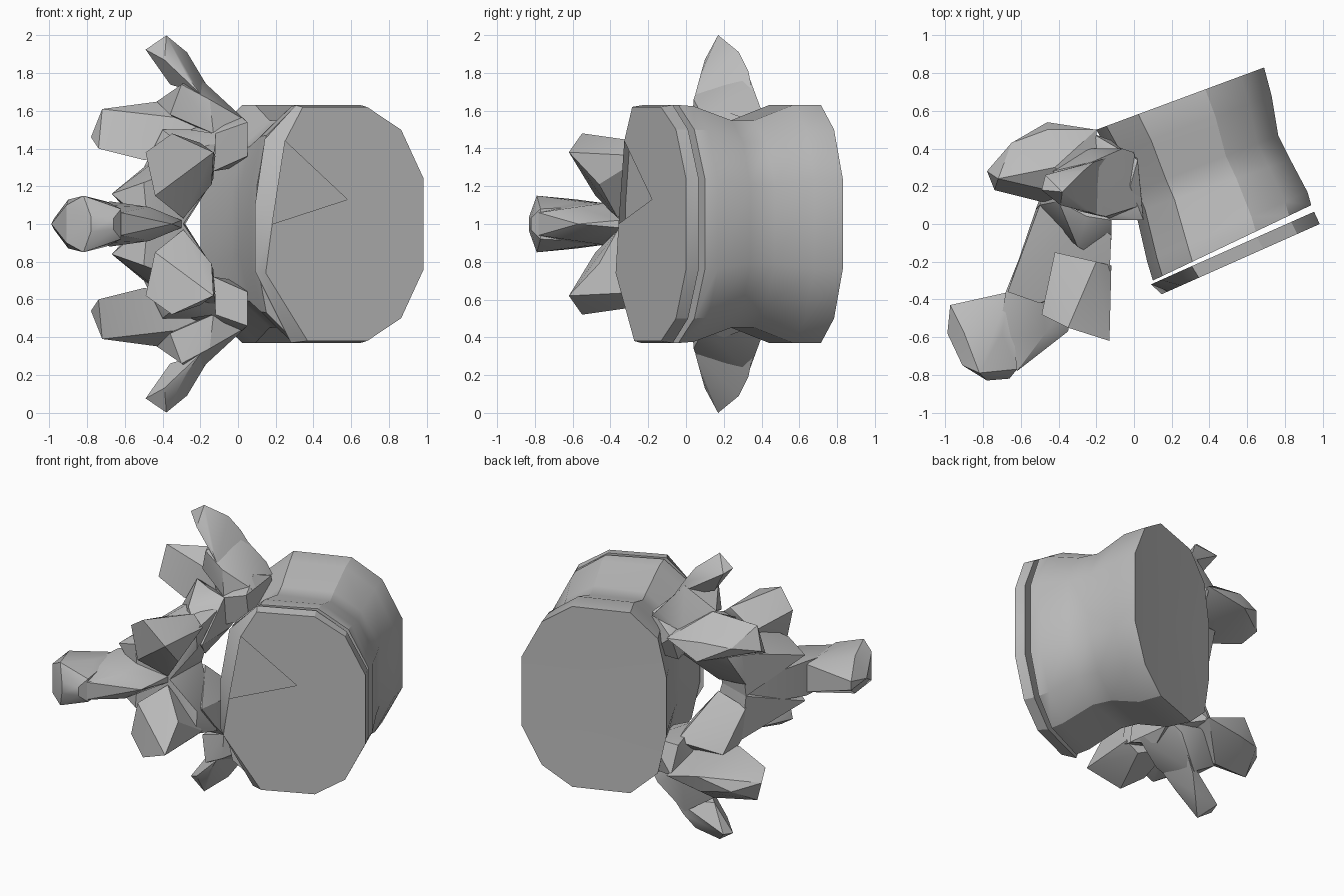
import bpy, bmesh, math
from mathutils import Vector

if "Cube" in bpy.data.objects:
    bpy.data.objects.remove(bpy.data.objects["Cube"])

bone = bpy.data.materials.new("bone_grey")
bone.use_nodes = True
colour = (0.5, 0.5, 0.5, 1)
bone.diffuse_color = colour
bone.node_tree.nodes["Principled BSDF"].inputs["Base Color"].default_value = colour


def finish(name, bm, angle=30):
    """Turn a bmesh into an object whose symmetry plane lies at z = 1."""
    bmesh.ops.recalc_face_normals(bm, faces=bm.faces)
    mesh = bpy.data.meshes.new(name)
    bm.to_mesh(mesh)
    bm.free()
    mesh.materials.append(bone)
    mesh.shade_smooth()
    mesh.set_sharp_from_angle(angle=math.radians(angle))
    ob = bpy.data.objects.new(name, mesh)
    ob.location.z = 1
    bpy.context.collection.objects.link(ob)
    return ob


def hull(name, points, central=False):
    """Faceted bony lump; central ones span the symmetry plane, others are mirrored."""
    bm = bmesh.new()
    for x, y, z in points:
        bm.verts.new((x, y, z))
        if central and z > 0:
            bm.verts.new((x, y, -z))
    result = bmesh.ops.convex_hull(bm, input=bm.verts[:])
    loose = [g for g in result["geom_interior"] if isinstance(g, bmesh.types.BMVert)]
    bmesh.ops.delete(bm, geom=list(set(loose)), context='VERTS')
    ob = finish(name, bm)
    if not central:
        mod = ob.modifiers.new("mirror", 'MIRROR')
        mod.use_axis = (False, False, True)
    return ob


def section(profile, rear, front, zscale=1):
    """Place a profile of (fraction, height) between two points in plan."""
    a, b = Vector(rear), Vector(front)
    return [(*a.lerp(b, s), w * zscale) for s, w in profile]


def loft(name, rings, centres, open_sector=None):
    """Skin rings and close both ends with a fan; one fan sector may stay open."""
    bm = bmesh.new()
    rows = [[bm.verts.new(p) for p in ring] for ring in rings]
    n = len(rows[0])
    for r, q in zip(rows, rows[1:]):
        for i in range(n):
            j = (i + 1) % n
            bm.faces.new((r[i], r[j], q[j], q[i]))
    for k, (row, c) in enumerate(zip((rows[0], rows[-1]), centres)):
        hub = bm.verts.new(c)
        for i in range(n):
            if k == 0 and i == open_sector:
                continue
            bm.faces.new((hub, row[i], row[(i + 1) % n]))
    return finish(name, bm)


# Vertebral body: waisted drum with raised rims
half = [(1, .24), (.86, .5), (.65, .63), (.25, .63), (.06, .47), (0, .2)]
outline = half + [(s, -w) for s, w in reversed(half)]
stations = [
    ((.1, -.3), (.94, .1), 1),
    ((.07, -.2), (.92, .17), .99),
    ((.01, .06), (.83, .34), .87),
    ((-.03, .16), (.765, .47), .87),
    ((-.12, .36), (.73, .68), 1),
    ((-.2, .5), (.69, .83), 1),
]
loft("vertebral_body", [section(outline, *s) for s in stations],
     [(.53, -.09, 0), (.26, .66, 0)])

# End plate: thin disc with one open sector
front_face = [(1, .24), (.86, .5), (.65, .62), (.25, .62), (.14, .44), (.06, 0),
              (.02, -.26), (.28, -.62), (.65, -.62), (.86, -.5), (1, -.24)]
back_face = [(1, .25), (.86, .5), (.65, .63), (.25, .63), (.06, .45), (0, .1),
             (0, -.25), (.22, -.63), (.65, -.63), (.86, -.5), (1, -.25)]
loft("end_plate",
     [section(front_face, (.13, -.38), (.985, 0)),
      section(back_face, (.09, -.32), (.955, .065))],
     [(.58, -.18, .13), (.52, -.13, 0)], open_sector=4)

# Pedicle joining the body to the arch
hull("pedicle", [
    (.05, .02, .54), (.05, .05, .36), (.02, .34, .55), (0, .4, .3),
    (-.12, .02, .48), (-.13, .05, .28), (-.25, .1, .5), (-.22, .48, .48),
    (-.22, .4, .3), (-.02, .2, .6)])

# Bridge closing the arch between pedicle and lamina
hull("arch_bridge", [
    (-.12, .02, .48), (-.12, -.08, .38), (-.13, .1, .24), (-.15, .32, .32),
    (-.14, -.2, .22), (-.28, .04, .04), (-.5, .1, .3), (-.46, .25, .36),
    (-.52, .08, .08), (-.4, .12, .5), (-.25, .04, .5), (-.3, -.12, .42)])

# Transverse process: broad root and bent tip
hull("transverse_root", [
    (.04, .1, .55), (0, .38, .54), (-.13, .03, .48), (-.25, .4, .5),
    (-.06, .4, .6), (-.15, .34, .71), (-.15, .04, .66), (-.43, .28, .65),
    (-.36, .12, .58), (-.22, .33, .79), (-.3, .07, .74)])
hull("transverse_tip", [
    (-.15, .35, .71), (-.2, .05, .69), (-.36, .2, .74), (-.27, .28, .91),
    (-.28, .08, .8), (-.38, .17, 1), (-.49, .18, .925), (-.39, .1, .87),
    (-.47, .26, .91), (-.21, .33, .81)])

# Rear articular process
hull("rear_articular_process", [
    (-.78, .28, .46), (-.74, .18, .4), (-.72, .24, .61), (-.65, .43, .5),
    (-.46, .54, .4), (-.46, .5, .52), (-.2, .5, .48), (-.2, .12, .55),
    (-.2, .12, .36), (-.42, .3, .65), (-.5, .12, .34), (-.58, .26, .59)])

# Lamina and front articular process
hull("lamina", [
    (-.12, -.06, .42), (-.13, -.28, .36), (-.14, -.25, .22), (-.3, .06, .44),
    (-.5, .1, .3), (-.29, -.34, 0), (-.28, 0, 0), (-.52, .08, 0),
    (-.48, -.42, 0), (-.5, -.42, .22), (-.67, -.36, .16)])
hull("front_articular_process", [
    (-.13, -.62, .38), (-.35, -.55, .48), (-.49, -.48, .38), (-.44, -.48, .15),
    (-.14, -.46, .21), (-.12, -.22, .36), (-.2, -.2, .43), (-.42, -.15, .34),
    (-.29, -.36, .03)])

# Spinous process: shaft and swollen end
hull("spinous_shaft", [
    (-.52, .04, .08), (-.3, -.1, 0), (-.35, -.57, 0), (-.3, -.35, .02),
    (-.47, -.58, .09), (-.68, -.36, .12), (-.62, -.78, .06),
    (-.72, -.6, .1)], central=True)
hull("spinous_end", [
    (-.66, -.36, .1), (-.975, -.43, .03), (-.99, -.58, 0), (-.91, -.75, .1),
    (-.9, -.58, .13), (-.82, -.79, .15), (-.78, -.83, .04), (-.66, -.82, .03),
    (-.62, -.77, .08), (-.7, -.58, .12)], central=True)
